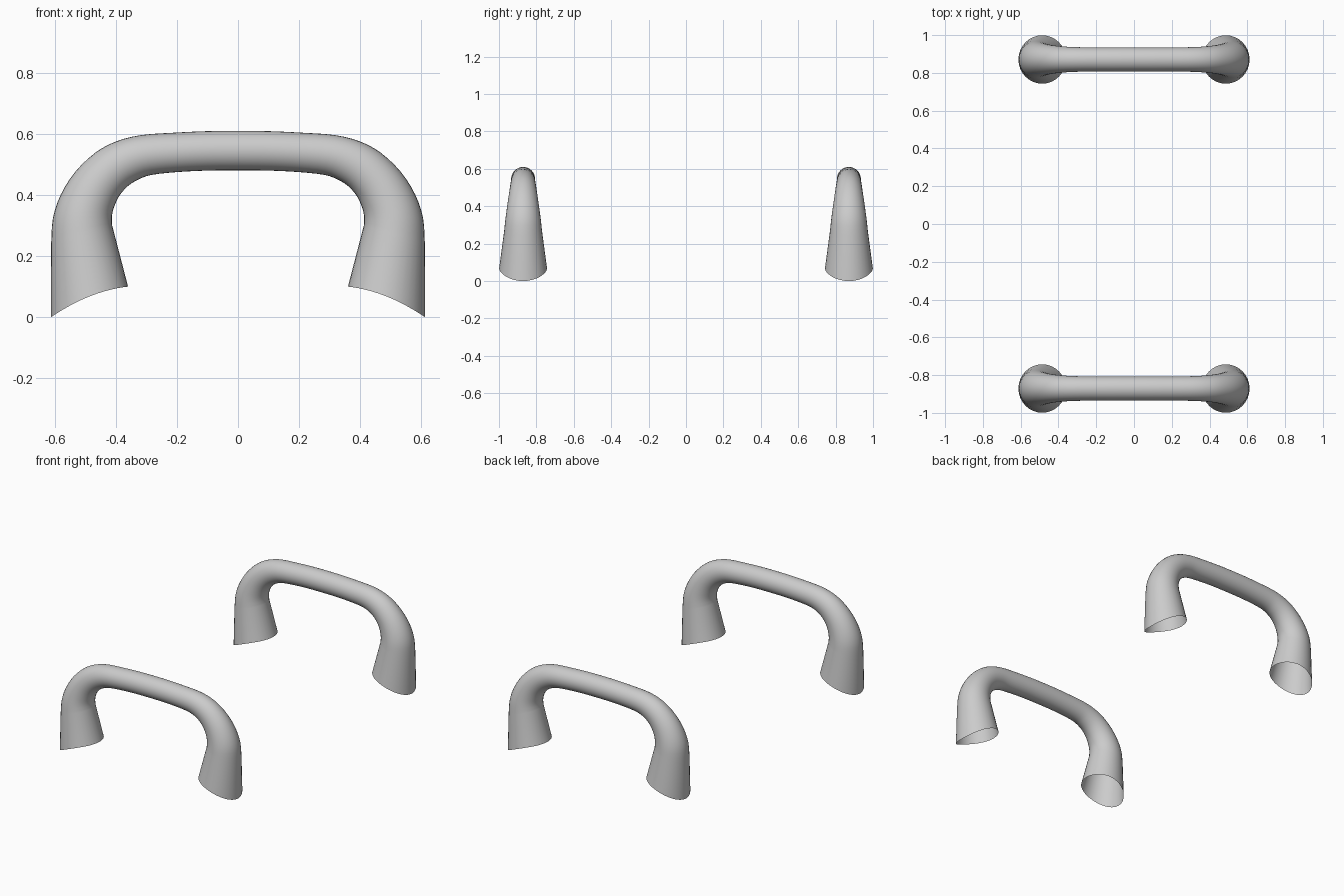
import bpy, bmesh, math
from mathutils import Vector

if "Cube" in bpy.data.objects:
    bpy.data.objects.remove(bpy.data.objects["Cube"])

SIDES = 32
# Stations from the foot to mid-grip: outer x, outer z, inner x, inner z, half-width in y
STATIONS = [
    (0.612, 0.000, 0.360, 0.100, 0.128),
    (0.612, 0.240, 0.412, 0.300, 0.101),
    (0.606, 0.325, 0.413, 0.328, 0.095),
    (0.580, 0.402, 0.407, 0.357, 0.088),
    (0.533, 0.476, 0.390, 0.395, 0.080),
    (0.468, 0.538, 0.362, 0.428, 0.073),
    (0.400, 0.575, 0.326, 0.451, 0.068),
    (0.318, 0.596, 0.282, 0.466, 0.065),
    (0.210, 0.604, 0.200, 0.475, 0.064),
    (0.100, 0.609, 0.100, 0.480, 0.064),
    (0.000, 0.610, 0.000, 0.481, 0.064),
]


def smooth(points, steps=3):
    """Catmull-Rom through the bend, keeping the foot section straight."""
    p = [Vector(q) for q in points]
    out = [p[0]]
    for i in range(1, len(p) - 1):
        b, c = p[i], p[i + 1]
        a = p[i - 1] if i > 1 else b * 2 - c
        d = p[i + 2] if i + 2 < len(p) else c * 2 - b
        for s in range(steps):
            t = s / steps
            out.append(0.5 * (2 * b + (c - a) * t + (2 * a - 5 * b + 4 * c - d) * t * t
                              + (3 * b - a - 3 * c + d) * t ** 3))
    return out + [p[-1]]


def make_handle(name, y):
    bm = bmesh.new()
    rings = []
    for k, (ox, oz, ix, iz, w) in enumerate(smooth(STATIONS)):
        ring = []
        for j in range(SIDES):
            a = 2 * math.pi * j / SIDES
            f = 0.5 + 0.5 * math.cos(a)
            z = iz + (oz - iz) * f
            if k == 0:  # foot rim follows a curved surface
                z += 0.018 * math.sin(a) ** 2
            ring.append(bm.verts.new((ix + (ox - ix) * f, w * math.sin(a), z)))
        rings.append(ring)
    for r, s in zip(rings, rings[1:]):
        for j in range(SIDES):
            n = (j + 1) % SIDES
            bm.faces.new((r[j], r[n], s[n], s[j]))
    bmesh.ops.recalc_face_normals(bm, faces=bm.faces)
    for f in bm.faces:
        f.smooth = True
    me = bpy.data.meshes.new(name)
    bm.to_mesh(me)
    bm.free()
    ob = bpy.data.objects.new(name, me)
    ob.location.y = y
    bpy.context.collection.objects.link(ob)
    # other half of the handle
    m = ob.modifiers.new("mirror", 'MIRROR')
    m.use_axis[0] = True
    m.merge_threshold = 0.001


# Front and back handles
make_handle("front_handle", -0.871)
make_handle("back_handle", 0.871)
